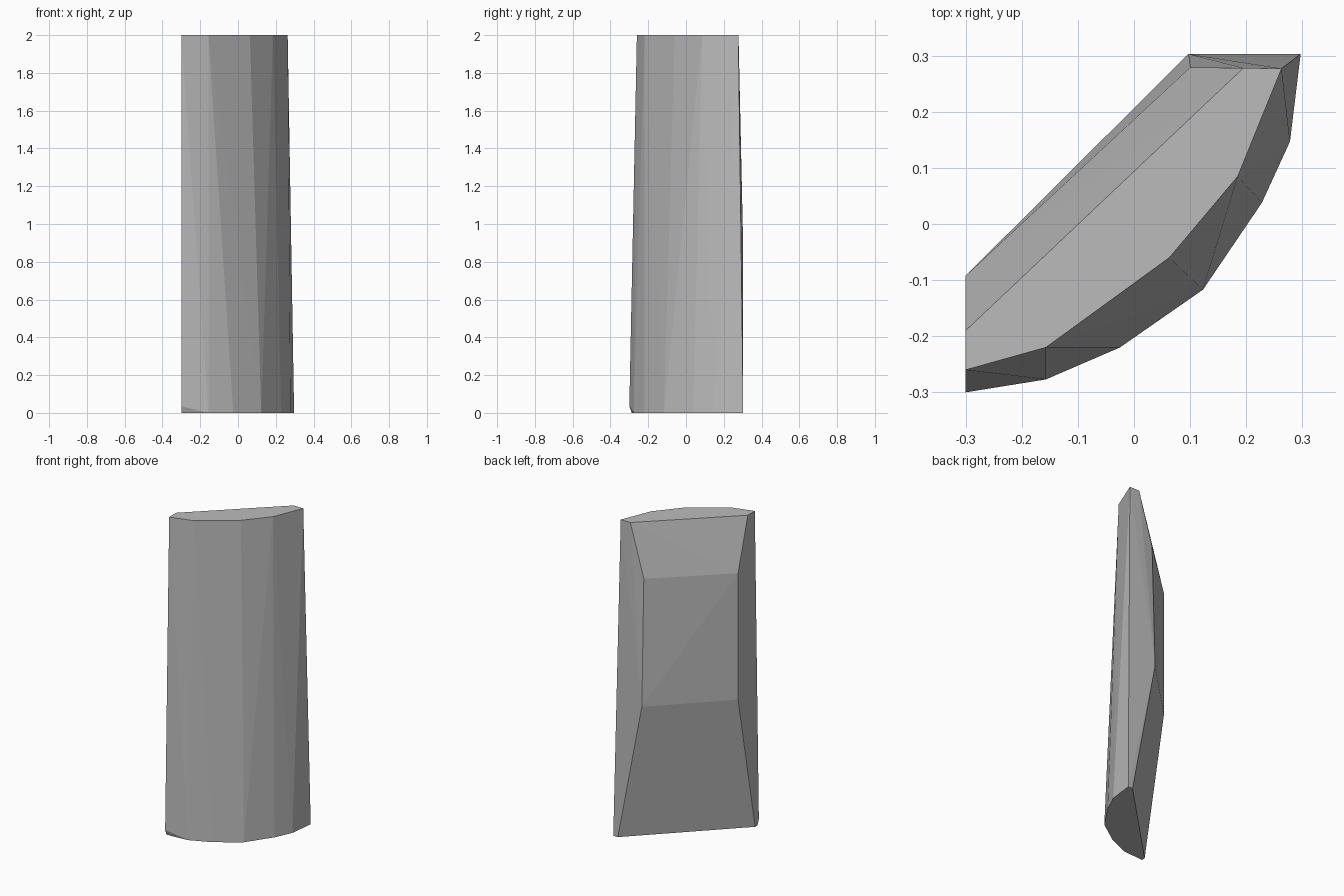
import bpy, bmesh

if "Cube" in bpy.data.objects:
    bpy.data.objects.remove(bpy.data.objects["Cube"])

# Outer curved edge of the slab at the top and at the base (x, y)
top_arc = [(-0.30, -0.26), (-0.157, -0.22), (0.063, -0.06), (0.185, 0.085), (0.263, 0.277)]
base_arc = [(-0.157, -0.277), (-0.025, -0.22), (0.123, -0.117),
            (0.228, 0.038), (0.278, 0.147), (0.297, 0.303)]

# Inner (back-left) edge: two ends at each height
inner = [((-0.30, -0.19), (0.195, 0.278), 2.0),
         ((-0.30, -0.092), (0.10, 0.279), 1.67),
         ((-0.30, -0.092), (0.097, 0.303), 0.87),
         ((-0.30, -0.263), (0.265, 0.303), 0.0)]

points = [(x, y, 2.0) for x, y in top_arc] + [(x, y, 0.0) for x, y in base_arc]
for a, b, z in inner:
    points += [(*a, z), (*b, z)]
# Clipped lower corner at the left end
points += [(-0.30, -0.30, 0.035), (-0.30, -0.287, 0.0)]

# The slab is one faceted convex piece
bm = bmesh.new()
for p in points:
    bm.verts.new(p)
bmesh.ops.convex_hull(bm, input=bm.verts[:])
loose = [v for v in bm.verts if not v.link_faces]
bmesh.ops.delete(bm, geom=loose, context='VERTS')
bmesh.ops.recalc_face_normals(bm, faces=bm.faces[:])

mesh = bpy.data.meshes.new("curved_slab")
bm.to_mesh(mesh)
bm.free()

grey = bpy.data.materials.new("stone grey")
grey.diffuse_color = (0.5, 0.5, 0.5, 1)
grey.use_nodes = True
grey.node_tree.nodes["Principled BSDF"].inputs["Base Color"].default_value = grey.diffuse_color
mesh.materials.append(grey)
slab = bpy.data.objects.new("curved_slab", mesh)
bpy.context.collection.objects.link(slab)
